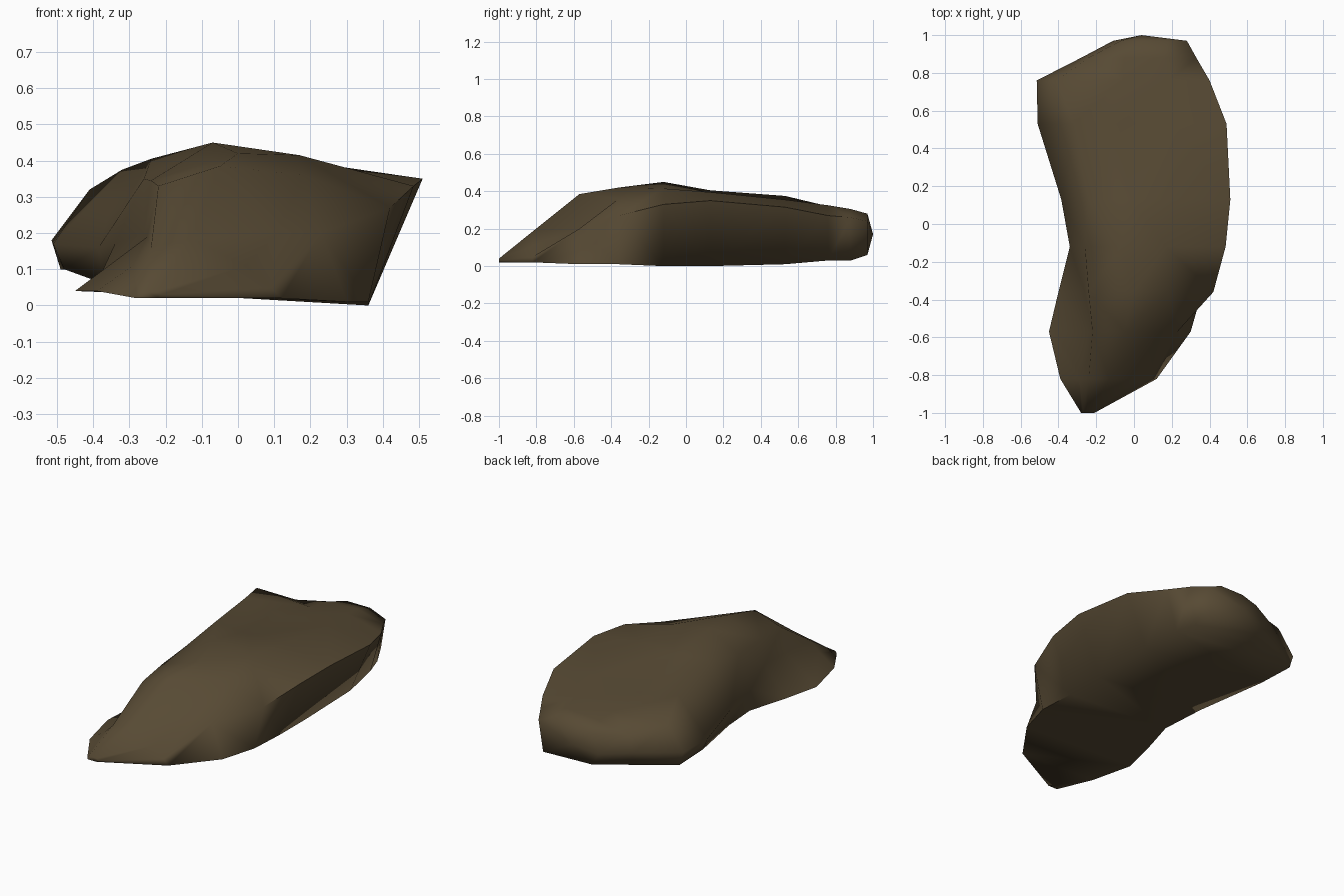
import bpy, bmesh, math

# Cross-sections from front to back: y, then (x, z) pairs running
# bottom left, left side, left shoulder, crown, right shoulder, right rim, bottom right
SECTIONS = [
    (-1.00, (-.28, .02), (-.28, .03), (-.27, .04), (-.25, .04), (-.22, .04), (-.21, .03), (-.22, .02)),
    (-.82, (-.39, .04), (-.29, .11), (-.24, .16), (-.13, .185), (.02, .11), (.09, .05), (.12, .02)),
    (-.57, (-.45, .04), (-.25, .19), (-.22, .33), (-.05, .385), (.11, .20), (.23, .20), (.30, .01)),
    (-.36, (-.40, .04), (-.26, .20), (-.24, .345), (.00, .42), (.18, .36), (.42, .27), (.36, .01)),
    (-.12, (-.33, .04), (-.34, .17), (-.26, .35), (-.07, .45), (.17, .415), (.485, .33), (.36, .00)),
    (.13, (-.37, .06), (-.385, .16), (-.24, .405), (-.02, .39), (.20, .395), (.51, .35), (.36, .00)),
    (.53, (-.48, .10), (-.51, .17), (-.32, .375), (-.08, .325), (.22, .355), (.49, .315), (.36, .01)),
    (.76, (-.49, .10), (-.515, .18), (-.41, .32), (-.06, .30), (.18, .325), (.40, .27), (.33, .03)),
    (.88, (-.24, .08), (-.28, .16), (-.24, .25), (-.05, .29), (.16, .305), (.33, .26), (.29, .03)),
    (.97, (-.07, .07), (-.11, .14), (-.07, .25), (.03, .28), (.18, .28), (.28, .24), (.25, .06)),
]

stone = bpy.data.materials.new("brown_stone")
stone.diffuse_color = (.095, .068, .034, 1)

# Loft the boulder through its sections
bm = bmesh.new()
rings = [[bm.verts.new((x, s[0], z)) for x, z in s[1:]] for s in SECTIONS]
for a, b in zip(rings, rings[1:]):
    for i in range(len(a)):
        j = (i + 1) % len(a)
        bm.faces.new((a[i], a[j], b[j], b[i]))

# Close the front tip and the slightly bulging back
bm.faces.new(rings[0])
back = bm.verts.new((.04, 1.0, .17))
for i, v in enumerate(rings[-1]):
    bm.faces.new((v, rings[-1][(i + 1) % len(rings[-1])], back))
bmesh.ops.triangulate(bm, faces=bm.faces[:])
bmesh.ops.recalc_face_normals(bm, faces=bm.faces[:])

mesh = bpy.data.meshes.new("boulder")
bm.to_mesh(mesh)
bm.free()
mesh.materials.append(stone)
boulder = bpy.data.objects.new("boulder", mesh)
bpy.context.collection.objects.link(boulder)
bpy.context.view_layer.objects.active = boulder
boulder.select_set(True)
bpy.ops.object.shade_smooth_by_angle(angle=math.radians(80))
